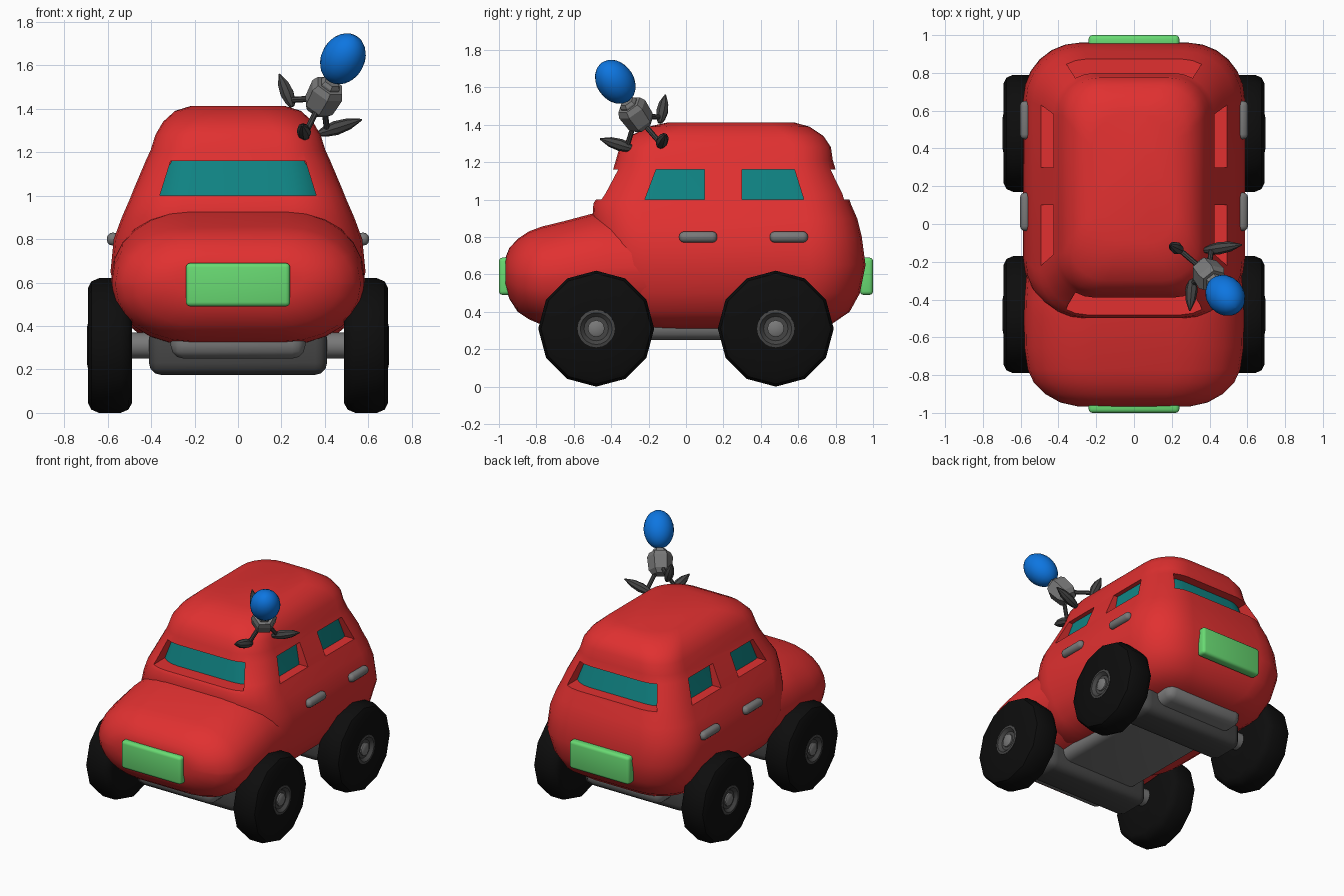
import bpy, bmesh
from math import sin, cos, pi, radians
from mathutils import Vector

if "Cube" in bpy.data.objects:
    bpy.data.objects.remove(bpy.data.objects["Cube"])


def material(name, *rgb):
    m = bpy.data.materials.new(name)
    m.use_nodes = True
    m.diffuse_color = (*rgb, 1)
    m.node_tree.nodes["Principled BSDF"].inputs["Base Color"].default_value = (*rgb, 1)
    return m


RED = material("red_paint", 0.75, 0.03, 0.03)
TEAL = material("teal_glass", 0.005, 0.23, 0.23)
GREEN = material("green_lamp", 0.14, 0.7, 0.17)
BLACK = material("black_rubber", 0.004, 0.004, 0.004)
GREY = material("grey_metal", 0.19, 0.19, 0.19)
DARK = material("dark_metal", 0.06, 0.06, 0.06)
BLUE = material("blue_ball", 0.004, 0.18, 0.75)


def finish(bm, name, mat, angle=40):
    bmesh.ops.recalc_face_normals(bm, faces=bm.faces[:])
    mesh = bpy.data.meshes.new(name)
    bm.to_mesh(mesh)
    bm.free()
    if mat:
        mesh.materials.append(mat)
    ob = bpy.data.objects.new(name, mesh)
    bpy.context.collection.objects.link(ob)
    smooth(ob, angle)
    return ob


def smooth(ob, angle):
    bpy.ops.object.select_all(action='DESELECT')
    ob.select_set(True)
    bpy.context.view_layer.objects.active = ob
    bpy.ops.object.shade_smooth_by_angle(angle=radians(angle))


def loft(bm, rings):
    rows = [[bm.verts.new(p) for p in ring] for ring in rings]
    n = len(rows[0])
    for a, b in zip(rows, rows[1:]):
        for i in range(n):
            j = (i + 1) % n
            bm.faces.new((a[i], a[j], b[j], b[i]))
    bm.faces.new(rows[0])
    bm.faces.new(rows[-1])


def rounded(u0, u1, v0, v1, ru, rv, steps=6):
    """Rounded rectangle as (u, v) points."""
    corners = ((u1, v1, 1, 1), (u0, v1, -1, 1), (u0, v0, -1, -1), (u1, v0, 1, -1))
    pts = []
    for k, (u, v, su, sv) in enumerate(corners):
        for i in range(steps + 1):
            a = pi / 2 * (k + i / steps)
            pts.append((u - su * ru + ru * cos(a), v - sv * rv + rv * sin(a)))
    return pts


def block(name, mat, lo, hi, bevel, segments=3):
    lo, hi = Vector(lo), Vector(hi)
    bm = bmesh.new()
    bmesh.ops.create_cube(bm, size=1)
    for v in bm.verts:
        v.co = (lo + hi) / 2 + v.co * (hi - lo)
    bmesh.ops.bevel(bm, geom=bm.edges[:], offset=bevel, segments=segments,
                    profile=0.5, affect='EDGES')
    return finish(bm, name, mat)


def lathe_x(name, mat, side, y, z, profile, sides):
    """Revolve (x, radius) points about a sideways axis."""
    bm = bmesh.new()
    loft(bm, [[(side * x, y + r * sin(2 * pi * i / sides), z + r * cos(2 * pi * i / sides))
               for i in range(sides)] for x, r in profile])
    return finish(bm, name, mat)


def spun(name, mat, start, end, profile, sides, angle=40):
    """Revolve (fraction, radius) points about the line start-end."""
    start, axis = Vector(start), Vector(end) - Vector(start)
    turn = axis.to_track_quat('Z', 'Y')
    bm = bmesh.new()
    loft(bm, [[start + axis * t + turn @ Vector((r * cos(2 * pi * i / sides),
                                                  r * sin(2 * pi * i / sides), 0))
               for i in range(sides)] for t, r in profile])
    return finish(bm, name, mat, angle)


# Cabin: height, half width, front, back, corner radius
sections = [
    (.31, .30, -.25, .65, .20), (.335, .42, -.35, .78, .24), (.40, .50, -.42, .875, .27),
    (.50, .55, -.45, .93, .29), (.65, .587, -.48, .96, .30), (.80, .572, -.49, .94, .29),
    (.90, .535, -.50, .915, .27), (.98, .50, -.495, .88, .25), (1.03, .48, -.46, .865, .24),
    (1.16, .425, -.39, .80, .22), (1.21, .402, -.375, .785, .21), (1.28, .38, -.355, .775, .20),
    (1.34, .345, -.30, .735, .20), (1.39, .29, -.20, .66, .19), (1.412, .22, -.10, .58, .17)]
bm = bmesh.new()
loft(bm, [[(x, y, z) for x, y in rounded(-w, w, f, b, r, r)] for z, w, f, b, r in sections])
cabin = finish(bm, "cabin", RED)

# Window openings cut through the cabin skin
bm = bmesh.new()
LOW, HIGH = 1.0, 1.16
for near, far in ((-1, -.30), (.70, 1.2)):
    loft(bm, [[(-.36, d, LOW), (.36, d, LOW), (.31, d, HIGH), (-.31, d, HIGH)]
              for d in (near, far)])
for side in (-1, 1):
    for a, b, c, d in ((-.22, .10, .10, -.16), (.30, .63, .58, .30)):
        loft(bm, [[(side * x, a, LOW), (side * x, b, LOW), (side * x, c, HIGH),
                   (side * x, d, HIGH)] for x in (.34, 1)])
cutter = finish(bm, "window_cutter", RED)
cutter.hide_render = True
cut = cabin.modifiers.new("windows", 'BOOLEAN')
cut.operation, cut.solver, cut.object = 'DIFFERENCE', 'EXACT', cutter
bpy.context.view_layer.objects.active = cabin
bpy.ops.object.modifier_apply(modifier=cut.name)
bpy.data.objects.remove(cutter)
smooth(cabin, 35)

# Glass shell behind the openings
bm = bmesh.new()
loft(bm, [[(x, y, z) for x, y in rounded(-w, w, f, b, .2, .2)]
          for z, w, f, b in ((.98, .425, -.385, .795), (1.18, .39, -.33, .73))])
finish(bm, "window_glass", TEAL)

# Hood: position, half width, bottom, top
nose = [(-.965, .30, .53, .69), (-.945, .39, .47, .74), (-.90, .47, .40, .79),
        (-.84, .53, .36, .83), (-.77, .563, .33, .856), (-.65, .58, .315, .885),
        (-.50, .582, .31, .925), (-.40, .58, .31, .935), (-.15, .56, .32, .93)]
bm = bmesh.new()
loft(bm, [[(x, y, z) for x, z in rounded(-w, w, lo, hi, w * .62, (hi - lo) * .48)]
          for y, w, lo, hi in nose])
finish(bm, "hood", RED)

# Lamp panels, floor and axle housings
block("front_lamp", GREEN, (-.24, -1, .49), (.24, -.93, .69), .02)
block("rear_lamp", GREEN, (-.24, .93, .49), (.24, 1, .69), .02)
block("floor_pan", GREY, (-.31, -.74, .25), (.31, .74, .40), .06)
for y, end in ((-.48, "front"), (.48, "rear")):
    block(end + "_axle_housing", DARK, (-.41, y - .13, .175), (.41, y + .13, .40), .055)

    # Wheels, hubs and axle stubs
    for side, hand in ((1, "left"), (-1, "right")):
        tag = end + "_" + hand
        lathe_x(tag + "_tyre", BLACK, side, y, .31,
                [(.488, .10), (.488, .265), (.505, .295), (.54, .31), (.64, .31),
                 (.675, .295), (.69, .265), (.69, .10), (.66, .09)], 12)
        lathe_x(tag + "_hub_ring", DARK, side, y, .31,
                [(.65, .10), (.692, .10), (.695, .085), (.675, .065)], 20)
        lathe_x(tag + "_hub_cap", GREY, side, y, .31,
                [(.65, .045), (.685, .045), (.692, .035)], 12)
        lathe_x(tag + "_axle_stub", GREY, side, y, .31, [(.38, .06), (.50, .06)], 12)

# Door handles
for side, hand in ((1, "left"), (-1, "right")):
    for y, end in ((.065, "front"), (.55, "rear")):
        x = side * .575
        block(end + "_" + hand + "_handle", GREY, (x - .029, y - .102, .77),
              (x + .029, y + .102, .83), .027)

# Rooftop figure: ball head, faceted body, three limbs with pointed paddles
axis = Vector((.415, -.52, .75)).normalized()
centre = Vector((.392, -.265, 1.45))
head = Vector((.483, -.378, 1.63))
spun("ball_head", BLUE, head - axis * .13, head + axis * .13,
     [((1 - cos(pi * i / 12)) / 2, max(.1 * sin(pi * i / 12), .001)) for i in range(13)], 20, 60)
spun("figure_body", GREY, centre - axis * .075, centre + axis * .075,
     [(0, .055), (.2, .078), (.8, .085), (1, .07)], 6, 20)
spun("figure_neck", GREY, centre + axis * .06, centre + axis * .10,
     [(0, .05), (.6, .05), (1, .04)], 6, 20)
limbs = [("upper", (.25, -.14, 1.41), (.19, -.11, 1.56), .033),
         ("front", (.31, -.28, 1.27), (.295, -.46, 1.325), .033),
         ("side", (.37, -.14, 1.285), (.57, -.11, 1.35), .033)]
for name, base, tip, r in limbs:
    joint = Vector(base).lerp(Vector(tip), .2)
    spun(name + "_limb", DARK, centre, joint, [(0, .014), (1, .014)], 8)
    spun(name + "_paddle", DARK, base, tip,
         [(0, .012), (.15, r * .75), (.4, r), (.7, r * .8), (1, .004)], 8)
